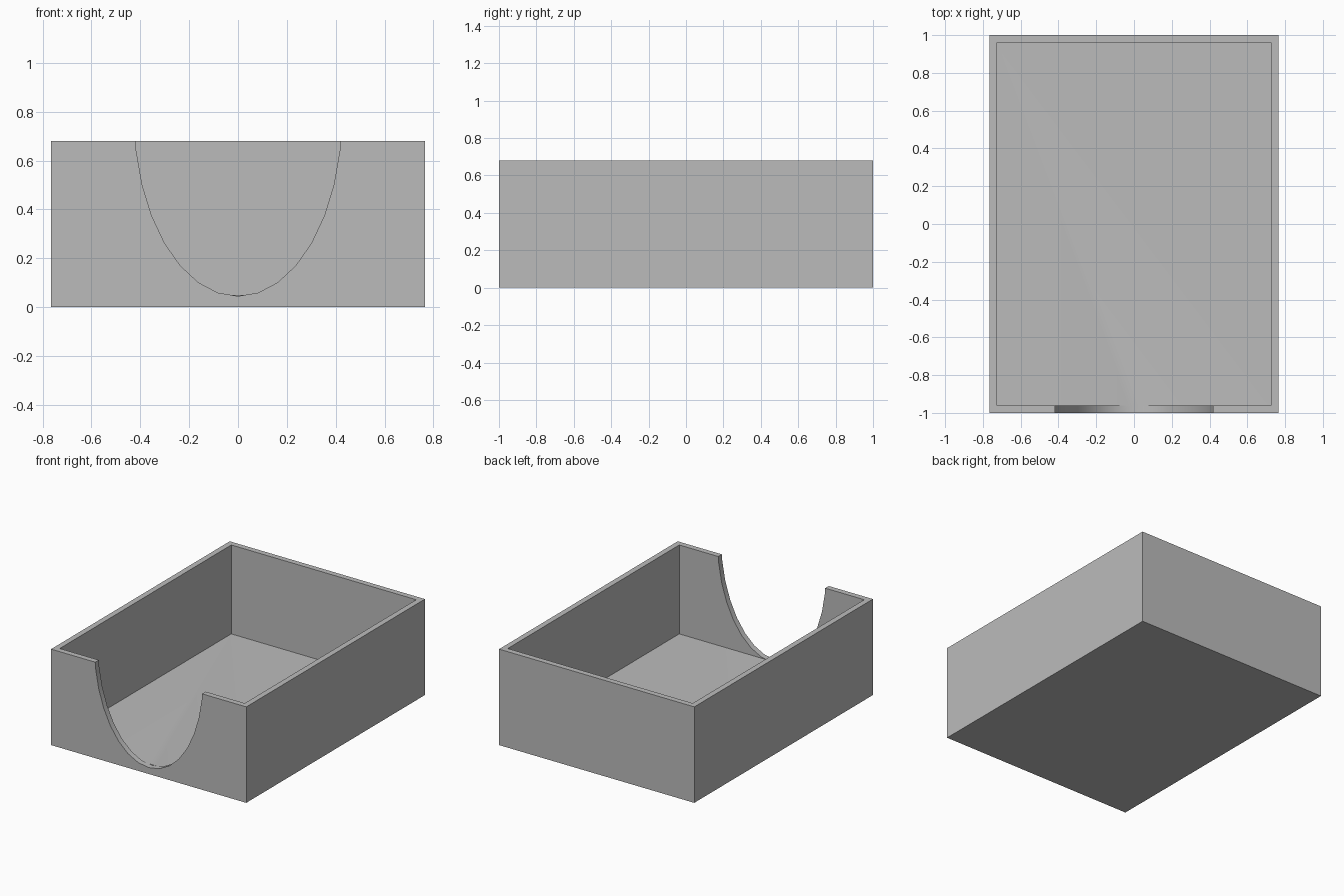
import bpy, bmesh, math

cube = bpy.data.objects.get("Cube")
if cube:
    bpy.data.objects.remove(cube, do_unlink=True)

HALF_X, HALF_Y, HEIGHT = 0.765, 1.0, 0.68
WALL, FLOOR = 0.04, 0.05
INNER_X, INNER_Y = HALF_X - WALL, HALF_Y - WALL
NOTCH_RX, NOTCH_RZ, NOTCH_Z = 0.425, 0.74, 0.785

grey = bpy.data.materials.new("plain grey")
grey.use_nodes = True
colour = (0.5, 0.5, 0.5, 1)
grey.diffuse_color = colour
grey.node_tree.nodes["Principled BSDF"].inputs["Base Color"].default_value = colour


def prism(name, profile, direction):
    """Extrude a closed loop of points along a direction."""
    bm = bmesh.new()
    face = bm.faces.new([bm.verts.new(p) for p in profile])
    moved = bmesh.ops.extrude_face_region(bm, geom=[face])["geom"]
    bmesh.ops.translate(bm, vec=direction,
                        verts=[v for v in moved if isinstance(v, bmesh.types.BMVert)])
    bmesh.ops.recalc_face_normals(bm, faces=bm.faces)
    mesh = bpy.data.meshes.new(name)
    bm.to_mesh(mesh)
    bm.free()
    mesh.materials.append(grey)
    obj = bpy.data.objects.new(name, mesh)
    bpy.context.collection.objects.link(obj)
    return obj


def rectangle(x, y, z):
    return [(-x, -y, z), (x, -y, z), (x, y, z), (-x, y, z)]


# Solid tray block
tray = prism("open_tray", rectangle(HALF_X, HALF_Y, 0), (0, 0, HEIGHT))

# Hollow interior
cavity = prism("cavity_cutter", rectangle(INNER_X, INNER_Y, FLOOR), (0, 0, 1))

# Elliptical finger notch through the front wall
angles = [math.tau * i / 32 for i in range(32)]
ellipse = [(NOTCH_RX * math.sin(a), -HALF_Y - 0.1, NOTCH_Z - NOTCH_RZ * math.cos(a))
           for a in angles]
notch = prism("notch_cutter", ellipse, (0, WALL + 0.101, 0))

for cutter in (cavity, notch):
    cutter.hide_render = True
    cutter.hide_set(True)
    cut = tray.modifiers.new(cutter.name, "BOOLEAN")
    cut.operation = "DIFFERENCE"
    cut.solver = "EXACT"
    cut.object = cutter

# Bake the cuts, then remove the helpers
bpy.context.view_layer.update()
evaluated = tray.evaluated_get(bpy.context.evaluated_depsgraph_get())
result = bpy.data.meshes.new_from_object(evaluated)
tray.modifiers.clear()
tray.data = result
for cutter in (cavity, notch):
    bpy.data.objects.remove(cutter, do_unlink=True)

# Smooth the notch curve while keeping the corners sharp
bpy.context.view_layer.objects.active = tray
tray.select_set(True)
bpy.ops.object.shade_smooth_by_angle(angle=math.radians(30))
